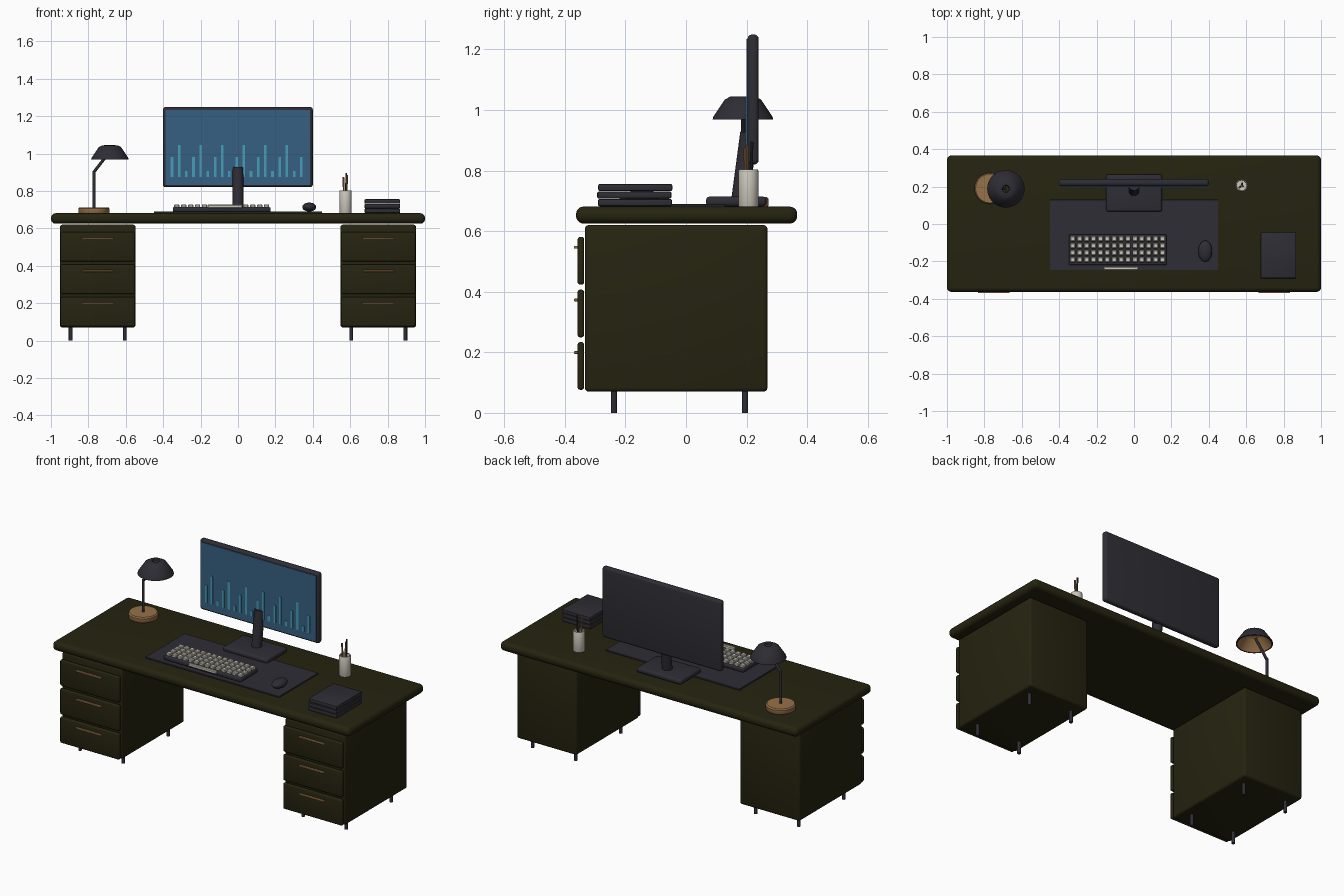
import bpy, bmesh, math
from mathutils import Vector

if "Cube" in bpy.data.objects:
    bpy.data.objects.remove(bpy.data.objects["Cube"])


def mat(name, rgb):
    m = bpy.data.materials.new(name)
    m.diffuse_color = (*rgb, 1)
    m.use_nodes = True
    m.node_tree.nodes["Principled BSDF"].inputs["Base Color"].default_value = m.diffuse_color
    return m


OLIVE = mat("dark_olive", (0.019, 0.017, 0.005))
DARK = mat("charcoal", (0.027, 0.026, 0.035))
SCREEN = mat("screen_blue", (0.038, 0.115, 0.225))
CYAN = mat("chart_cyan", (0.06, 0.34, 0.48))
TAN = mat("tan_wood", (0.31, 0.165, 0.065))
CREAM = mat("off_white", (0.60, 0.58, 0.50))


def finish(bm, name, *mats):
    bmesh.ops.recalc_face_normals(bm, faces=bm.faces)
    me = bpy.data.meshes.new(name)
    bm.to_mesh(me)
    bm.free()
    for m in mats:
        me.materials.append(m)
    ob = bpy.data.objects.new(name, me)
    bpy.context.collection.objects.link(ob)
    bpy.ops.object.select_all(action='DESELECT')
    ob.select_set(True)
    bpy.context.view_layer.objects.active = ob
    bpy.ops.object.shade_smooth_by_angle(angle=math.radians(35))
    return ob


def add_box(bm, lo, hi, bevel=0.0, seg=3):
    """Box between two corners, with rounded edges."""
    part = bmesh.new()
    bmesh.ops.create_cube(part, size=1)
    for v in part.verts:
        v.co = Vector([(a + b) / 2 + c * (b - a) for a, b, c in zip(lo, hi, v.co)])
    if bevel:
        bmesh.ops.bevel(part, geom=part.edges[:], offset=bevel, segments=seg,
                        profile=0.5, affect='EDGES')
    tmp = bpy.data.meshes.new("tmp")
    part.to_mesh(tmp)
    part.free()
    bm.from_mesh(tmp)
    bpy.data.meshes.remove(tmp)


def box(name, m, lo, hi, bevel=0.0, seg=3):
    bm = bmesh.new()
    add_box(bm, lo, hi, bevel, seg)
    return finish(bm, name, m)


def rod(name, m, p, q, r, sides=20):
    """Cylinder running from p to q."""
    p, q = Vector(p), Vector(q)
    bm = bmesh.new()
    bmesh.ops.create_cone(bm, cap_ends=True, segments=sides, radius1=r, radius2=r,
                          depth=(q - p).length)
    ob = finish(bm, name, m)
    ob.location = (p + q) / 2
    ob.rotation_euler = (q - p).to_track_quat('Z', 'Y').to_euler()
    return ob


def lathe(name, mats, centre, profile, closed=False, inner_from=None, sides=36):
    """Spin an (r, z) profile; bands from inner_from on use the second material."""
    bm = bmesh.new()
    rings = [[bm.verts.new((centre[0] + r * math.cos(2 * math.pi * i / sides),
                            centre[1] + r * math.sin(2 * math.pi * i / sides), z))
              for i in range(sides)] for r, z in profile]
    n = len(rings)
    for k in range(n if closed else n - 1):
        a, b = rings[k], rings[(k + 1) % n]
        for i in range(sides):
            j = (i + 1) % sides
            f = bm.faces.new((a[i], a[j], b[j], b[i]))
            f.material_index = int(inner_from is not None and k >= inner_from)
    if not closed:
        bm.faces.new(rings[0])
        bm.faces.new(rings[-1])
    return finish(bm, name, *mats)


# Desk top
box("desk_top", OLIVE, (-1, -0.363, 0.625), (1, 0.367, 0.681), 0.025, 5)

# Drawer pedestals
for side, sx in (("left", -1), ("right", 1)):
    cx = 0.75 * sx
    box(side + "_pedestal", OLIVE, (cx - 0.202, -0.334, 0.07), (cx + 0.202, 0.269, 0.62), 0.013)
    for i, z in enumerate((0.155, 0.328, 0.502)):
        box(f"{side}_drawer_{i}", OLIVE, (cx - 0.199, -0.358, z - 0.079),
            (cx + 0.199, -0.336, z + 0.079), 0.009)
        box(f"{side}_handle_{i}", TAN, (cx - 0.085, -0.37, z + 0.040),
            (cx + 0.085, -0.355, z + 0.049), 0.003, 2)
    for dx in (-0.145, 0.145):
        for y in (-0.238, 0.195):
            rod(side + "_foot", DARK, (cx + dx, y, 0), (cx + dx, y, 0.075), 0.01, 16)

# Desk mat
box("desk_mat", DARK, (-0.45, -0.247, 0.68), (0.45, 0.13, 0.689), 0.002, 1)

# Keyboard with four rows of keys and a space bar
box("keyboard_base", DARK, (-0.348, -0.22, 0.688), (0.174, -0.056, 0.714), 0.008)
bm = bmesh.new()
for row in range(4):
    for col in range(14):
        x, y = -0.327 + col * 0.0369, -0.079 - row * 0.0375
        add_box(bm, (x - 0.014, y - 0.014, 0.708), (x + 0.014, y + 0.014, 0.729), 0.004, 1)
add_box(bm, (-0.163, -0.247, 0.708), (0.024, -0.228, 0.727), 0.004, 1)
finish(bm, "keyboard_keys", CREAM)

# Mouse
bm = bmesh.new()
bmesh.ops.create_uvsphere(bm, u_segments=24, v_segments=14, radius=1)
for v in bm.verts:
    v.co = Vector((0.381 + v.co.x * 0.037, -0.145 + v.co.y * 0.057, 0.714 + v.co.z * 0.024))
finish(bm, "mouse", DARK)

# Monitor with stand
box("monitor_body", DARK, (-0.402, 0.203, 0.82), (0.4, 0.24, 1.249), 0.015, 4)
box("monitor_screen", SCREEN, (-0.387, 0.199, 0.833), (0.385, 0.206, 1.234))
bm = bmesh.new()
for i in range(19):
    x = -0.353 + i * 0.0384
    add_box(bm, (x - 0.007, 0.196, 0.875),
            (x + 0.007, 0.2, 0.875 + (0.107, 0.17, 0.033)[i % 3]))
finish(bm, "screen_chart_bars", CYAN)
rod("monitor_neck", DARK, (0, 0.178, 0.70), (0, 0.208, 0.925), 0.029, 24)
box("monitor_base", DARK, (-0.15, 0.066, 0.682), (0.15, 0.265, 0.714), 0.012)

# Desk lamp
LX, LY = -0.77, 0.19
lathe("lamp_base", [TAN], (LX, LY),
      [(0.08, 0.68), (0.083, 0.685), (0.083, 0.706), (0.077, 0.713)])
rod("lamp_pole", DARK, (LX, LY, 0.71), (LX, LY, 0.907), 0.008)
rod("lamp_arm", DARK, (LX, LY, 0.902), (-0.69, LY, 1.005), 0.008)
lathe("lamp_shade", [DARK, TAN], (-0.685, LY - 0.002),
      [(0.016, 1.036), (0.02, 1.045), (0.042, 1.044), (0.06, 1.034), (0.098, 0.977),
       (0.1, 0.968), (0.093, 0.968), (0.055, 1.026), (0.038, 1.034)],
      closed=True, inner_from=6)

# Pen cup, hollow, with pens
CX, CY = 0.575, 0.206
lathe("pen_cup", [CREAM], (CX, CY),
      [(0.031, 0.68), (0.033, 0.684), (0.033, 0.798), (0.031, 0.803),
       (0.027, 0.803), (0.026, 0.72)], sides=28)
for i, (m, dx, dy, top) in enumerate(((TAN, -0.012, -0.012, 0.875),
                                      (DARK, 0.004, 0.012, 0.895),
                                      (TAN, 0.008, -0.004, 0.885))):
    rod(f"pen_{i}", m, (CX + dx * 0.5, CY + dy * 0.5, 0.715), (CX + dx, CY + dy, top), 0.005, 10)

# Stack of books
for i, dy in enumerate((0.0, -0.002, 0.001)):
    z = 0.682 + i * 0.025
    box(f"book_{i}", DARK, (0.676, -0.291 + dy, z), (0.867, -0.046 + dy, z + 0.024), 0.006, 2)
